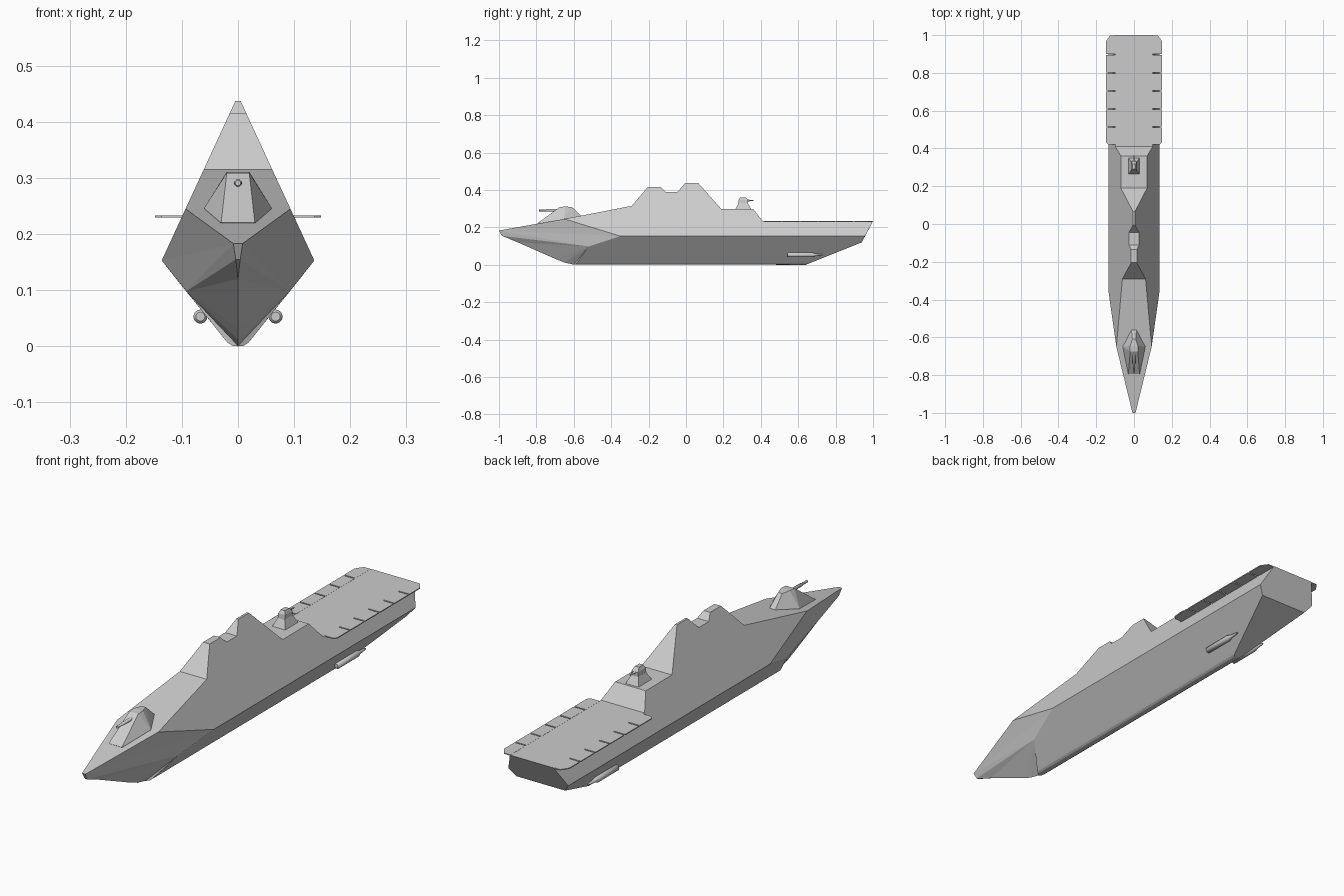
import bpy, bmesh, math
from mathutils import Matrix, Vector

if "Cube" in bpy.data.objects:
    bpy.data.objects.remove(bpy.data.objects["Cube"])


def finish(name, bm):
    bmesh.ops.remove_doubles(bm, verts=bm.verts[:], dist=1e-5)
    bmesh.ops.recalc_face_normals(bm, faces=bm.faces[:])
    me = bpy.data.meshes.new(name)
    bm.to_mesh(me)
    bm.free()
    ob = bpy.data.objects.new(name, me)
    bpy.context.collection.objects.link(ob)
    return ob


def face(bm, pts):
    return bm.faces.new([bm.verts.new(p) for p in pts])


def flip(p):
    return (-p[0], p[1], p[2])


def both(bm, pts):
    face(bm, pts)
    face(bm, [flip(p) for p in pts])


def bridge(bm, a, b):
    # face spanning the centreline between a-b and its mirror
    pts = [a, b] + [flip(p) for p in (b, a) if p[0] > 0]
    if len(pts) > 2:
        face(bm, pts)


def hull_solid(name, half):
    # convex faceted solid from points mirrored in x
    bm = bmesh.new()
    for p in half:
        bm.verts.new(p)
        bm.verts.new(flip(p))
    bmesh.ops.convex_hull(bm, input=bm.verts[:])
    bmesh.ops.dissolve_limit(bm, angle_limit=0.01, verts=bm.verts[:], edges=bm.edges[:])
    return finish(name, bm)


def turned(name, profile, x, z, sides=16):
    # solid of revolution along y, profile of (y, radius)
    bm = bmesh.new()
    rings = []
    for y, r in profile:
        rings.append([bm.verts.new((x + r * math.cos(a), y, z + r * math.sin(a)))
                      for a in (2 * math.pi * i / sides for i in range(sides))])
    for a, b in zip(rings, rings[1:]):
        for i in range(sides):
            j = (i + 1) % sides
            bm.faces.new((a[i], a[j], b[j], b[i])).smooth = True
    bm.faces.new(rings[0])
    bm.faces.new(rings[-1])
    for e in bm.edges:
        if len(e.link_faces) == 2 and e.calc_face_angle() > 0.5:
            e.smooth = False
    return finish(name, bm)


# Hull and superstructure: one tumblehome side plane under a stepped profile
KZ, KX = 0.153, 0.136


def side(y, z):
    return (KX - (z - KZ) * 0.462, y, z)


profile = [(-0.65, 0.245), (-0.29, 0.315), (-0.205, 0.415), (-0.135, 0.415),
           (-0.11, 0.39), (-0.045, 0.39), (-0.005, 0.437), (0.065, 0.437),
           (0.19, 0.297), (0.36, 0.297), (0.41, 0.233), (1.0, 0.233)]
top = [side(y, z) for y, z in profile]
knuckle_f, knuckle_a = side(-0.35, KZ), side(0.957, KZ)
stem_t, stem_b = (0.008, -1.0, 0.183), (0.004, -0.985, 0.155)
chin = (0.092, -0.52, 0.098)
bm = bmesh.new()
both(bm, top + [knuckle_a, knuckle_f])
deck = [stem_t] + top
for a, b in zip(deck, deck[1:]):
    bridge(bm, a, b)
both(bm, [stem_t, top[0], knuckle_f])
both(bm, [stem_t, knuckle_f, chin])
both(bm, [stem_t, chin, stem_b])
bridge(bm, stem_t, stem_b)

# Forefoot fan, rounded keel and stern ramp
forefoot = [(0, -0.9, 0.12), (0, -0.8, 0.076), (0, -0.7, 0.032), (0, -0.65, 0.012), (0, -0.6, 0.001)]
keel = [(0, 0.0), (0.010, 0.001), (0.018, 0.006), (0.024, 0.013)]
bow_edge = [(x, -0.6 + x * 0.8, z if x else 0.001) for x, z in keel]
aft_edge = [(x, 0.64 + z * 2.5, z) for x, z in keel]
ramp = (0.11, 0.94, 0.12)
bridge(bm, stem_b, forefoot[0])
entry = [stem_b] + forefoot + bow_edge[1:]
for a, b in zip(entry, entry[1:]):
    both(bm, [a, b, chin])
for i in range(3):
    both(bm, [bow_edge[i], bow_edge[i + 1], aft_edge[i + 1], aft_edge[i]])
both(bm, [bow_edge[3], chin, knuckle_f, knuckle_a, ramp, aft_edge[3]])
face(bm, aft_edge + [ramp, flip(ramp)] + [flip(p) for p in aft_edge[:0:-1]])
face(bm, [top[-1], knuckle_a, ramp, flip(ramp), flip(knuckle_a), flip(top[-1])])
finish("hull", bm)

# Safety net panels along the flight deck
cuts = [0.42, 0.517, 0.612, 0.708, 0.803, 0.9, 1.004]
for s, label in ((1, "right"), (-1, "left")):
    bm = bmesh.new()
    for i, (a, b) in enumerate(zip(cuts, cuts[1:])):
        b -= 0.006
        c0 = 0.012 if i == 0 else 0
        c1 = 0.03 if i == 5 else 0
        out = [(0.097, a), (0.148 - c0, a), (0.148, a + c0),
               (0.148, b - c1), (0.148 - c1 * 0.7, b), (0.097, b)]
        f = face(bm, [(s * x, y, 0.2295) for x, y in out])
        r = bmesh.ops.extrude_face_region(bm, geom=[f])
        bmesh.ops.translate(bm, vec=(0, 0, 0.004),
                            verts=[v for v in r["geom"] if isinstance(v, bmesh.types.BMVert)])
    finish("deck_nets_" + label, bm)

# Forward gun: faceted house and barrel
hull_solid("forward_gun_house", [
    (0.03, -0.795, 0.221), (0.06, -0.65, 0.247), (0.013, -0.56, 0.262),
    (0.03, -0.79, 0.215), (0.06, -0.65, 0.235), (0.013, -0.56, 0.25),
    (0.020, -0.675, 0.309), (0.020, -0.645, 0.311), (0.009, -0.61, 0.309)])
turned("forward_gun_barrel", [(-0.785, 0.005), (-0.75, 0.005), (-0.749, 0.0065), (-0.66, 0.0075)], 0, 0.291, 12)

# Aft gun: pedestal, head and barrel
hull_solid("aft_gun_base", [
    (0.031, 0.262, 0.293), (0.031, 0.352, 0.293), (0.016, 0.282, 0.330), (0.016, 0.33, 0.330)])
hull_solid("aft_gun_head", [
    (0.016, 0.28, 0.328), (0.016, 0.332, 0.328), (0.015, 0.282, 0.348),
    (0.015, 0.332, 0.346), (0.009, 0.29, 0.361), (0.009, 0.318, 0.361)])
turned("aft_gun_barrel", [(0.315, 0.005), (0.34, 0.005), (0.341, 0.003), (0.362, 0.003)], 0, 0.344, 12)

# Propulsion pods
for s, label in ((1, "right"), (-1, "left")):
    turned("pod_" + label, [(0.542, 0.008), (0.546, 0.0125), (0.675, 0.0125), (0.69, 0.007),
                            (0.715, 0.005), (0.73, 0.003)], s * 0.067, 0.053)
